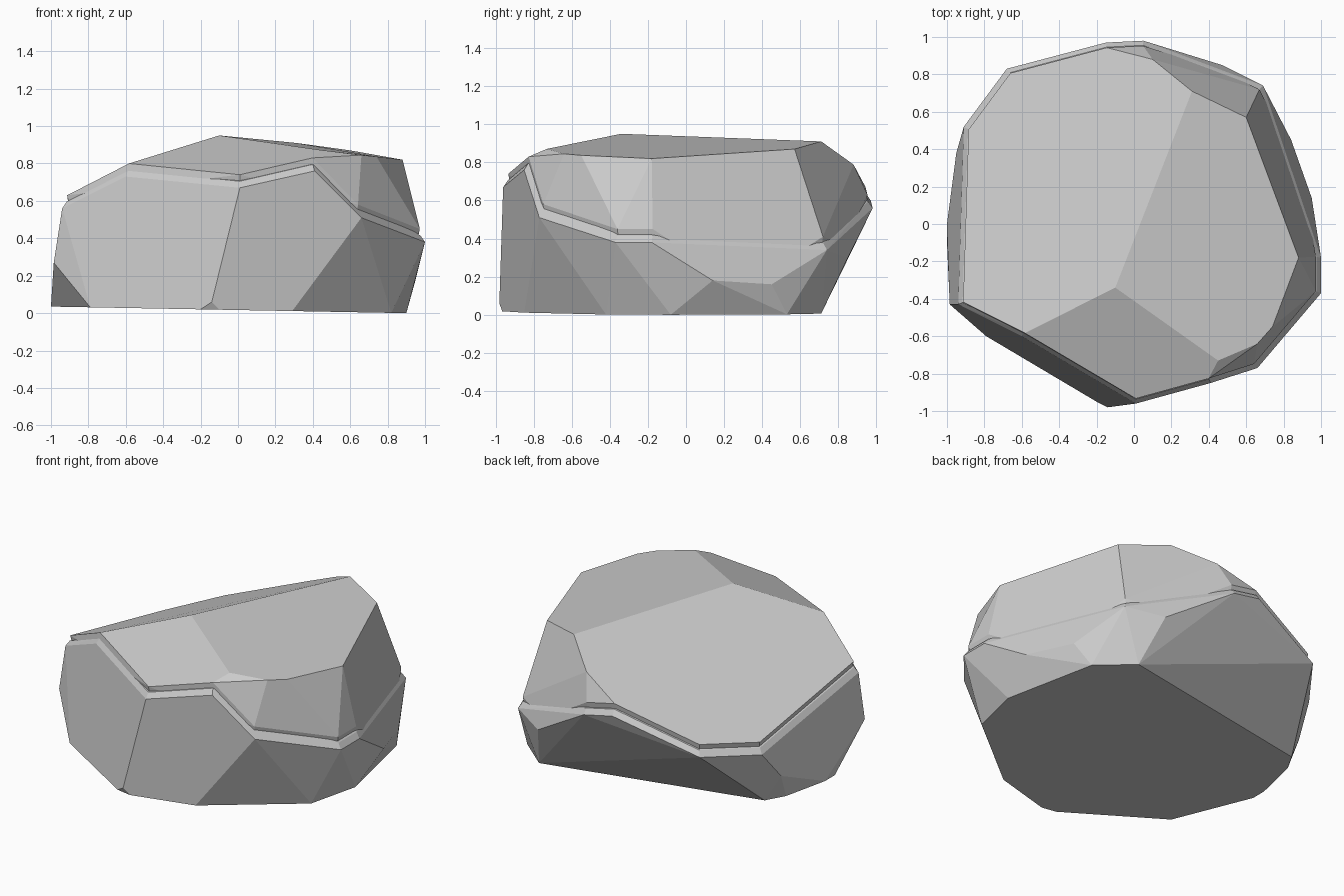
import bpy, bmesh, math
from mathutils import Vector

if "Cube" in bpy.data.objects:
    bpy.data.objects.remove(bpy.data.objects["Cube"])


def hull_part(name, points):
    """Flat-faced convex stone through the given corner points."""
    bm = bmesh.new()
    for p in points:
        bm.verts.new(p)
    res = bmesh.ops.convex_hull(bm, input=bm.verts[:])
    loose = [v for v in bm.verts if not v.link_faces]
    bmesh.ops.delete(bm, geom=loose, context='VERTS')
    bmesh.ops.dissolve_limit(bm, angle_limit=math.radians(4),
                             verts=bm.verts[:], edges=bm.edges[:])
    bmesh.ops.recalc_face_normals(bm, faces=bm.faces[:])
    me = bpy.data.meshes.new(name)
    bm.to_mesh(me)
    bm.free()
    ob = bpy.data.objects.new(name, me)
    bpy.context.collection.objects.link(ob)
    return ob


def shift(points, scale, dz):
    """Pull a ring inwards and raise it."""
    return [(x * scale, y * scale, z + dz) for x, y, z in points]


# Seam ring running round the widest line of the rock
seam = [(-.94, -.43, .56), (-.6, -.6, .73), (.01, -.96, .67), (.41, -.85, .76),
        (.66, -.77, .51), (1, -.37, .38), (1, -.18, .38), (.95, .14, .18),
        (.84, .45, .16), (.69, .74, .34), (.47, .85, .30), (.05, .98, .56),
        (-.15, .97, .60), (-.68, .83, .42), (-.91, .52, .38)]

# Slightly tilted underside outline
base = [(.9, -.08), (.82, -.42), (.29, -.85), (-.1, -.965), (-.2, -.95),
        (-.79, -.6), (-1, -.1), (-1, 0), (-.93, .3), (-.86, .42),
        (.56, .71), (.77, .53)]
base = [(x, y, .0165 - .0185 * x) for x, y in base]

# Extra chipped corners on the lower walls
chips = [(-.985, -.43, .27), (-.14, -.98, .06), (-.95, .38, .2)]

# Corners of the top facets
crown = [(-.1, -.34, .95), (.31, .71, .91), (.6, .57, .87), (.88, -.18, .82),
         (.74, -.55, .837), (.66, -.64, .845), (.45, -.73, .871), (.1, .88, .788)]

hull_part("rock_lower", base + chips + seam + shift(seam, .975, .035))
hull_part("rock_upper", crown + shift(seam, .972, .07) + shift(seam, .962, .02))
